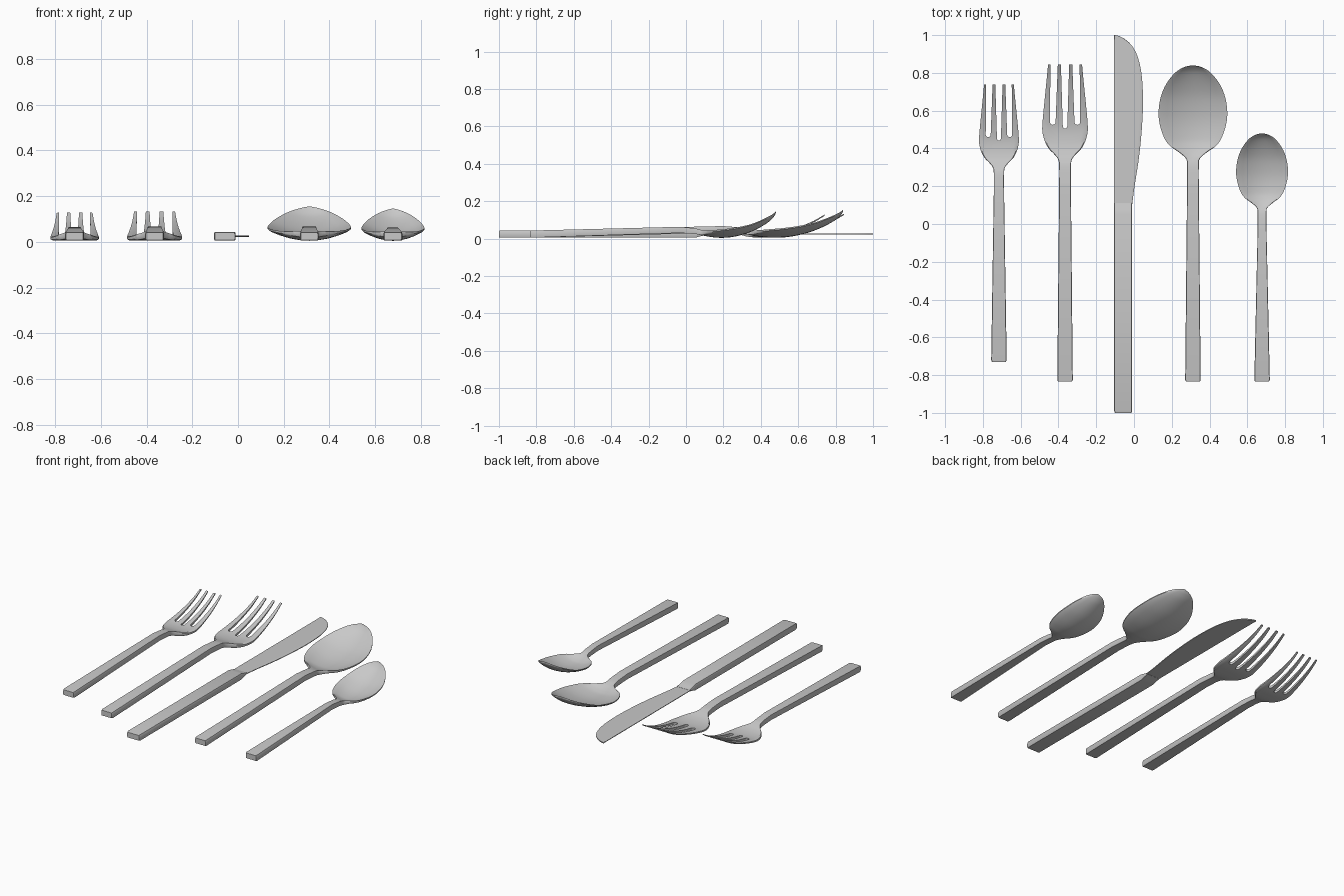
import bpy, bmesh, math
from mathutils import Vector

cube = bpy.data.objects.get("Cube")
if cube:
    bpy.data.objects.remove(cube, do_unlink=True)

steel = bpy.data.materials.new("brushed_steel")
steel.use_nodes = True
STEEL = (0.58, 0.58, 0.58, 1)
steel.diffuse_color = STEEL
bsdf = steel.node_tree.nodes["Principled BSDF"]
bsdf.inputs["Base Color"].default_value = STEEL
bsdf.inputs["Roughness"].default_value = 0.5

HALF = [0, 0.25, 0.5, 0.75, 0.94, 1]
ACROSS = [-u for u in HALF[:0:-1]] + HALF


def smooth_path(keys, steps=5):
    """Catmull-Rom curve through section keys of any dimension."""
    pts = [Vector(k) for k in keys]
    pts = [2 * pts[0] - pts[1]] + pts + [pts[-1]]
    out = []
    for a, b, c, d in zip(pts, pts[1:], pts[2:], pts[3:]):
        for i in range(steps):
            t = i / steps
            out.append(0.5 * (2 * b + (c - a) * t + (2 * a - 5 * b + 4 * c - d) * t * t
                              + (3 * b - a - 3 * c + d) * t ** 3))
    return out + [pts[-1]]


def add_object(name, bm):
    bmesh.ops.recalc_face_normals(bm, faces=bm.faces[:])
    mesh = bpy.data.meshes.new(name)
    bm.to_mesh(mesh)
    bm.free()
    obj = bpy.data.objects.new(name, mesh)
    bpy.context.collection.objects.link(obj)
    mesh.materials.append(steel)
    return obj


def loft(name, sections):
    """Section: y, left x, right x, middle top z, rim top z, thickness."""
    bm = bmesh.new()
    rings = []
    for y, xl, xr, zc, zr, t in sections:
        top, bottom = [], []
        for u in ACROSS:
            x = (xl + xr) / 2 + u * (xr - xl) / 2
            z = zc + (zr - zc) * u * u
            inset = 0.2 * t if abs(u) == 1 else 0
            top.append(bm.verts.new((x, y, z - inset)))
            bottom.append(bm.verts.new((x, y, z - t + inset)))
        rings.append(top + bottom[::-1])
    n = len(rings[0])
    for a, b in zip(rings, rings[1:]):
        for i in range(n):
            j = (i + 1) % n
            bm.faces.new((a[i], a[j], b[j], b[i]))
    bm.faces.new(rings[0])
    bm.faces.new(rings[-1])
    return add_object(name, bm)


def shade(obj):
    bpy.ops.object.select_all(action="DESELECT")
    obj.select_set(True)
    bpy.context.view_layer.objects.active = obj
    bpy.ops.object.shade_smooth_by_angle(angle=math.radians(35))


def utensil(name, cx, tail, head, place, sx, sz):
    """Straight tapered handle flowing into a shaped head."""
    rows = [(tail, 0.037, 0.041, 0.041, 0.034), (tail + 0.01, 0.041, 0.043, 0.043, 0.038)]
    for y, hw, zc, zr, t in smooth_path(head):
        rows.append((place(y), max(hw * sx, 0.003), zc * sz, zr * sz, t * sz))
    return loft(name, [(y, cx - hw, cx + hw, zc, zr, t) for y, hw, zc, zr, t in rows])


# Head keys: y, half width, middle z, rim z, thickness
NECK = [(0.20, 0.031, 0.067, 0.067, 0.035), (0.30, 0.031, 0.058, 0.058, 0.032)]
BOWL = NECK + [
    (0.345, 0.036, 0.047, 0.049, 0.028), (0.38, 0.075, 0.034, 0.049, 0.021),
    (0.41, 0.118, 0.025, 0.050, 0.016), (0.45, 0.149, 0.018, 0.053, 0.013),
    (0.52, 0.174, 0.018, 0.059, 0.012), (0.59, 0.182, 0.027, 0.068, 0.011),
    (0.67, 0.171, 0.047, 0.083, 0.010), (0.74, 0.142, 0.076, 0.106, 0.010),
    (0.80, 0.095, 0.110, 0.131, 0.010), (0.83, 0.048, 0.138, 0.147, 0.010),
    (0.84, 0.004, 0.154, 0.155, 0.008)]
PRONGS = NECK + [
    (0.34, 0.036, 0.049, 0.049, 0.030), (0.37, 0.058, 0.040, 0.040, 0.028),
    (0.40, 0.087, 0.032, 0.032, 0.024), (0.44, 0.108, 0.026, 0.026, 0.020),
    (0.49, 0.120, 0.024, 0.026, 0.018), (0.54, 0.119, 0.029, 0.031, 0.016),
    (0.62, 0.112, 0.045, 0.047, 0.013), (0.70, 0.104, 0.068, 0.069, 0.011),
    (0.78, 0.096, 0.099, 0.099, 0.009), (0.845, 0.090, 0.133, 0.133, 0.007)]

# Slots between tines: base y, base left/right x, tip left/right x
SLOTS = [(0.505, -0.012, 0.012, -0.023, 0.023), (0.525, 0.050, 0.080, 0.037, 0.077),
         (0.525, -0.080, -0.050, -0.077, -0.037)]


def cut_slots(fork, cx, s):
    bm = bmesh.new()
    for y, bl, br, tl, tr in SLOTS:
        r, mid = (br - bl) / 2, (bl + br) / 2
        outline = [(tl, 0.88), (tr, 0.88)]
        for i in range(7):
            a = math.pi * i / 6
            outline.append((mid + r * math.cos(a), y + r - r * math.sin(a)))
        face = bm.faces.new([bm.verts.new((cx + x * s, v * s, -0.1)) for x, v in outline])
        new = bmesh.ops.extrude_face_region(bm, geom=[face])["geom"]
        bmesh.ops.translate(bm, vec=(0, 0, 0.4),
                            verts=[g for g in new if isinstance(g, bmesh.types.BMVert)])
    cutter = add_object("slot_cutter", bm)
    cutter.hide_render = True
    mod = fork.modifiers.new("slots", "BOOLEAN")
    mod.operation = "DIFFERENCE"
    mod.solver = "EXACT"
    mod.object = cutter
    bpy.context.view_layer.objects.active = fork
    bpy.ops.object.modifier_apply(modifier=mod.name)
    bpy.data.objects.remove(cutter, do_unlink=True)


# Forks: the small one is a scaled repeat
for name, cx, s, sz, tail in (("dinner_fork", -0.365, 1, 1, -0.835),
                              ("salad_fork", -0.715, 0.875, 0.96, -0.73)):
    fork = utensil(name, cx, tail, PRONGS, lambda y: y * s, s, sz)
    cut_slots(fork, cx, s)
    shade(fork)

# Spoons
shade(utensil("table_spoon", 0.312, -0.835, BOWL, lambda y: y, 1, 1))
shade(utensil("tea_spoon", 0.678, -0.835, BOWL, lambda y: 0.48 - (0.84 - y) * 0.8, 0.755, 0.94))

# Knife handle, tapering into the blade
L, R = -0.105, -0.01
shade(loft("knife_handle", [
    (-1, L + 0.004, R - 0.004, 0.041, 0.041, 0.034), (-0.99, L, R, 0.044, 0.044, 0.039),
    (0.05, L, R, 0.044, 0.044, 0.039), (0.08, L, R, 0.036, 0.036, 0.023),
    (0.11, L, R, 0.029, 0.029, 0.009)]))

# Knife blade: straight back, curved cutting edge
EDGE = [(0.10, -0.010), (0.20, 0.003), (0.32, 0.022), (0.45, 0.037), (0.60, 0.047),
        (0.72, 0.046), (0.82, 0.036), (0.90, 0.014), (0.95, -0.016), (0.98, -0.050),
        (0.995, -0.080), (1.0, -0.100)]
shade(loft("knife_blade", [(y, L, x, 0.028, 0.028, 0.007) for y, x in smooth_path(EDGE, 3)]))
